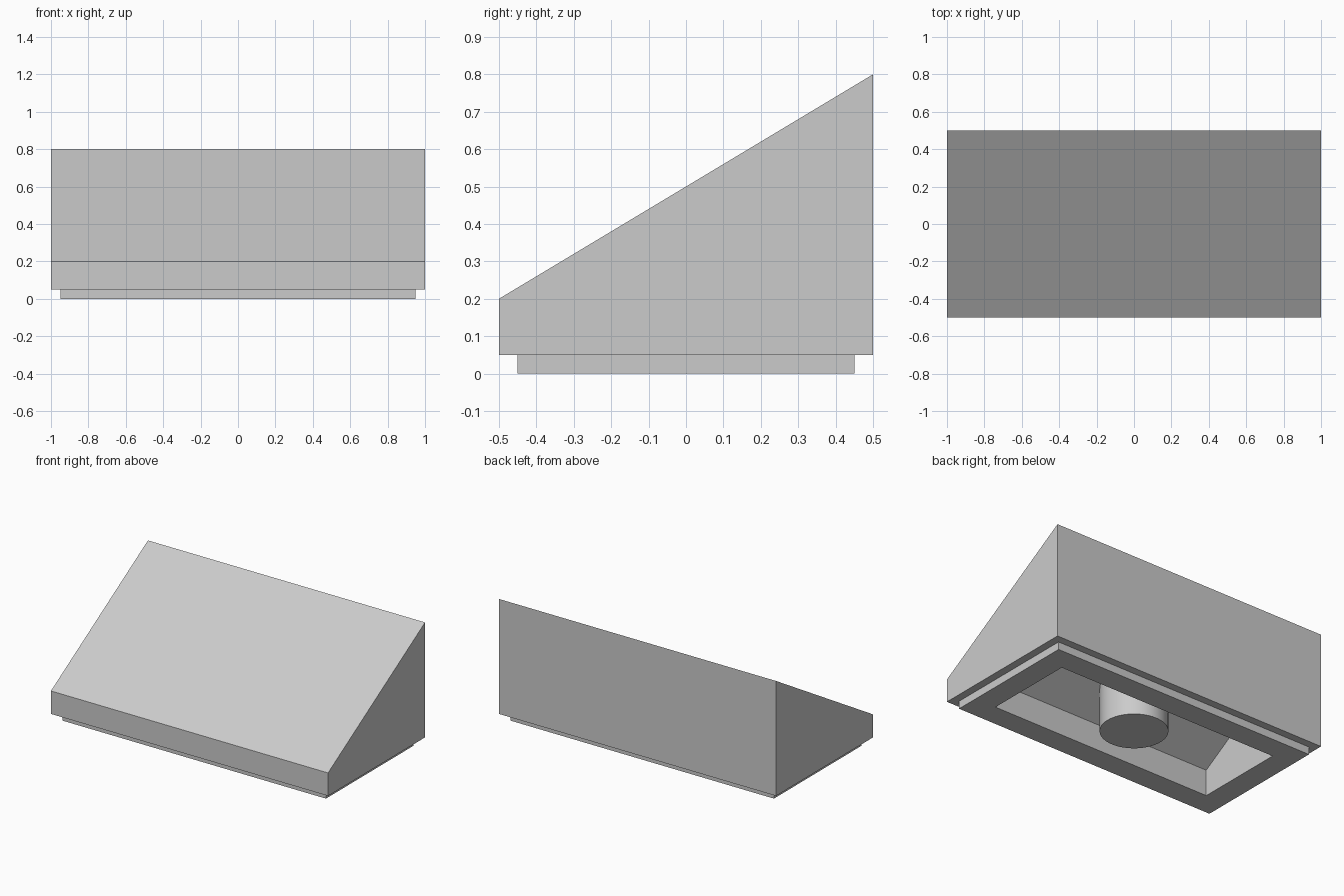
import bpy
import bmesh
from math import cos, sin, tau

old_cube = bpy.data.objects.get("Cube")
if old_cube:
    bpy.data.objects.remove(old_cube, do_unlink=True)

# One plain grey for the whole model
GREY = (0.6, 0.6, 0.6, 1)
metal = bpy.data.materials.new("light_grey_metal")
metal.use_nodes = True
metal.diffuse_color = GREY
metal.node_tree.nodes["Principled BSDF"].inputs["Base Color"].default_value = GREY


def roof(y):
    return 0.5 + 0.6 * y


def ceiling(y):
    return 0.35 + 0.6 * y


def rectangle(half_x, half_y):
    return [(half_x * sx, half_y * sy) for sx, sy in ((-1, -1), (1, -1), (1, 1), (-1, 1))]


def circle(radius, sides):
    return [(radius * cos(tau * i / sides), radius * sin(tau * i / sides)) for i in range(sides)]


def loft(name, sections, caps=(), closed=False):
    """Skin a chain of (outline, height) sections; height is a number or a function of y."""
    bm = bmesh.new()
    rings = []
    for outline, height in sections:
        rings.append([bm.verts.new((x, y, height(y) if callable(height) else height))
                      for x, y in outline])
    pairs = list(zip(rings, rings[1:]))
    if closed:
        pairs.append((rings[-1], rings[0]))
    for a, b in pairs:
        for i in range(len(a)):
            j = (i + 1) % len(a)
            bm.faces.new((a[i], a[j], b[j], b[i]))
    for index in caps:
        bm.faces.new(rings[index])
    bmesh.ops.recalc_face_normals(bm, faces=bm.faces)
    mesh = bpy.data.meshes.new(name)
    bm.to_mesh(mesh)
    bm.free()
    mesh.materials.append(metal)
    obj = bpy.data.objects.new(name, mesh)
    bpy.context.collection.objects.link(obj)
    return obj


outer = rectangle(1, 0.5)
lip = rectangle(0.95, 0.45)
opening = rectangle(0.8, 0.3)

# Wedge canopy with a recess whose ceiling runs parallel to the roof
loft("canopy", [(outer, roof), (outer, 0.05), (opening, 0.05), (opening, ceiling)], caps=(0, -1))

# Stepped frame around the opening
loft("base_frame", [(lip, 0.05), (lip, 0), (opening, 0), (opening, 0.05)], closed=True)

# Round duct hanging from the sloped ceiling
pipe = circle(0.2, 64)
duct = loft("duct", [(pipe, 0.003), (pipe, lambda y: ceiling(y) + 0.02)], caps=(0, -1))
bpy.ops.object.select_all(action="DESELECT")
duct.select_set(True)
bpy.context.view_layer.objects.active = duct
bpy.ops.object.shade_smooth_by_angle()
